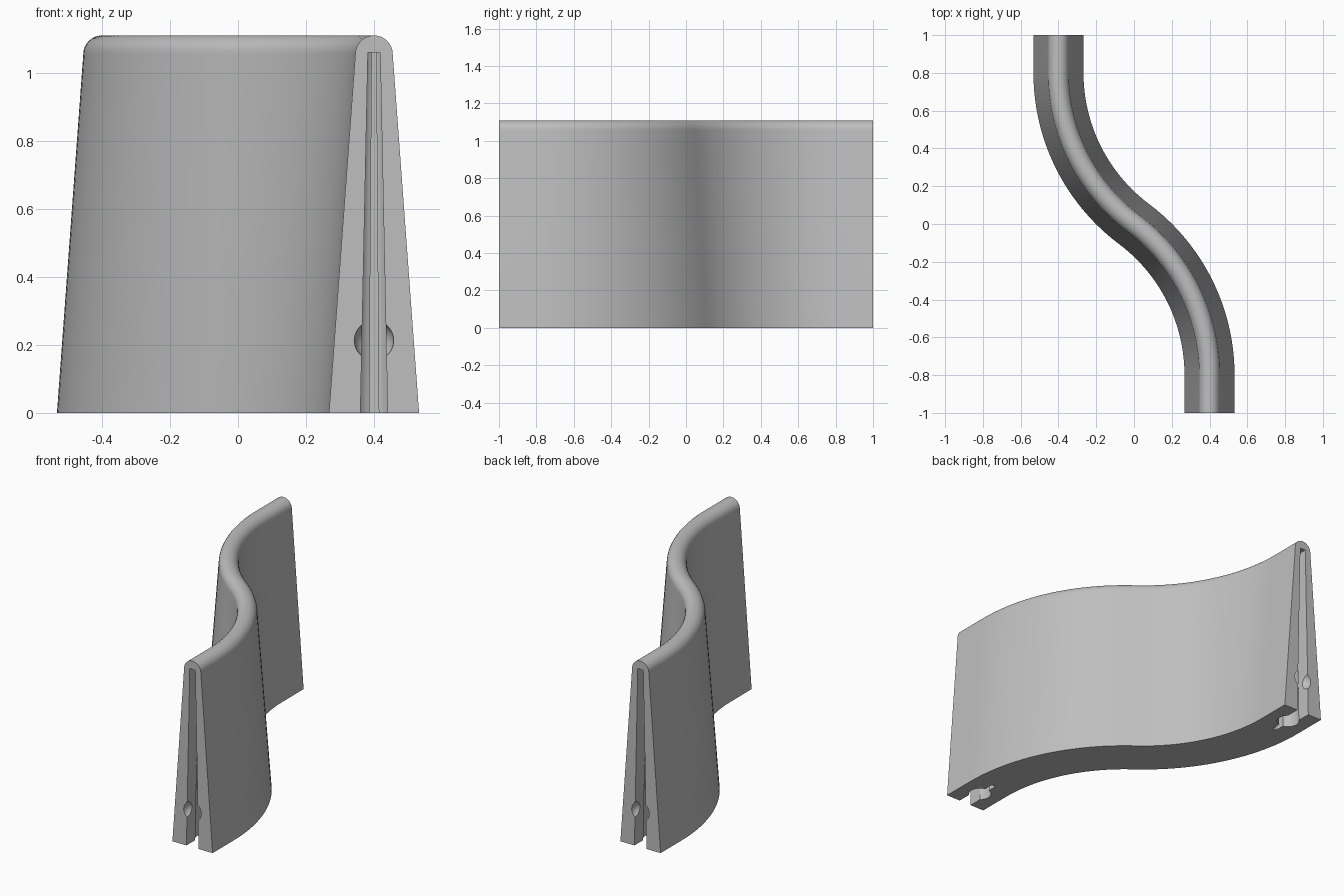
import bpy, bmesh
from math import sin, cos, pi, atan, asin

cube = bpy.data.objects.get("Cube")
if cube:
    bpy.data.objects.remove(cube, do_unlink=True)

grey = bpy.data.materials.new("warm_grey")
grey.use_nodes = True
colour = (0.52, 0.52, 0.52, 1)
grey.diffuse_color = colour
grey.node_tree.nodes["Principled BSDF"].inputs["Base Color"].default_value = colour


def loft(name, rings):
    """Closed solid through matching rings of points, capped at both ends."""
    bm = bmesh.new()
    loops = [[bm.verts.new(p) for p in ring] for ring in rings]
    for a, b in zip(loops, loops[1:]):
        for i in range(len(a)):
            j = (i + 1) % len(a)
            bm.faces.new((a[i], a[j], b[j], b[i]))
    bm.faces.new(loops[0])
    bm.faces.new(loops[-1])
    bmesh.ops.recalc_face_normals(bm, faces=bm.faces)
    mesh = bpy.data.meshes.new(name)
    bm.to_mesh(mesh)
    bm.free()
    mesh.materials.append(grey)
    obj = bpy.data.objects.new(name, mesh)
    bpy.context.collection.objects.link(obj)
    return obj


# Wall section: tapered sides under a round cap
BASE, CAP, CAP_Z = 0.1325, 0.055, 1.055
section = [(-BASE, 0), (BASE, 0)]
section += [(CAP * cos(pi * i / 16), CAP_Z + CAP * sin(pi * i / 16)) for i in range(17)]

# S-shaped centreline: straight end, arc, then the same turned half round
turn, steps = 2 * atan(0.5), 24
half = [(-0.4, 1.0, 0.0)]
for i in range(steps + 1):
    a = turn * i / steps
    half.append((0.6 - cos(a), 0.8 - sin(a), a))
path = half + [(-x, -y, a) for x, y, a in reversed(half[:-1])]

rings = [[(x + s * cos(a), y + s * sin(a), z) for s, z in section] for x, y, a in path]
wall = loft("curved_wall", rings)

# Keyhole slot outline: mouth, round chamber, thin slit (offset, depth)
MOUTH, CHAMBER, SLIT, CENTRE = 0.04, 0.062, 0.014, 0.13
a0, a1 = -pi / 2 + asin(MOUTH / CHAMBER), pi / 2 - asin(SLIT / CHAMBER)
side = [(MOUTH, -0.05)]
for i in range(13):
    a = a0 + (a1 - a0) * i / 12
    side.append((CHAMBER * cos(a), CENTRE + CHAMBER * sin(a)))
side.append((SLIT, 0.25))
outline = side + [(-s, d) for s, d in reversed(side)]


def cut(cutter):
    cutter.hide_render = True
    cutter.hide_set(True)
    mod = wall.modifiers.new(cutter.name, 'BOOLEAN')
    mod.operation = 'DIFFERENCE'
    mod.solver = 'EXACT'
    mod.object = cutter


# Slot and round socket at each end
for label, sign in (("front", -1), ("back", 1)):
    levels = [(-0.05, 1.026), (1.06, 0.45)]
    slot = loft(label + "_slot_cutter",
                [[(sign * (-0.4 + s * k), sign * (1 - d), z) for s, d in outline]
                 for z, k in levels])
    cut(slot)
    bpy.ops.mesh.primitive_uv_sphere_add(segments=32, ring_count=16, radius=0.058,
                                         location=(-0.4 * sign, sign, 0.213))
    socket = bpy.context.object
    socket.name = label + "_socket_cutter"
    socket.data.materials.append(grey)
    cut(socket)

# Bake the cuts, drop the cutters
bpy.context.view_layer.update()
result = bpy.data.meshes.new_from_object(wall.evaluated_get(bpy.context.evaluated_depsgraph_get()))
cutters = [m.object for m in wall.modifiers]
wall.modifiers.clear()
wall.data = result
for c in cutters:
    bpy.data.objects.remove(c, do_unlink=True)

bpy.ops.object.select_all(action='DESELECT')
wall.select_set(True)
bpy.context.view_layer.objects.active = wall
bpy.ops.object.shade_smooth_by_angle(angle=pi / 6)
